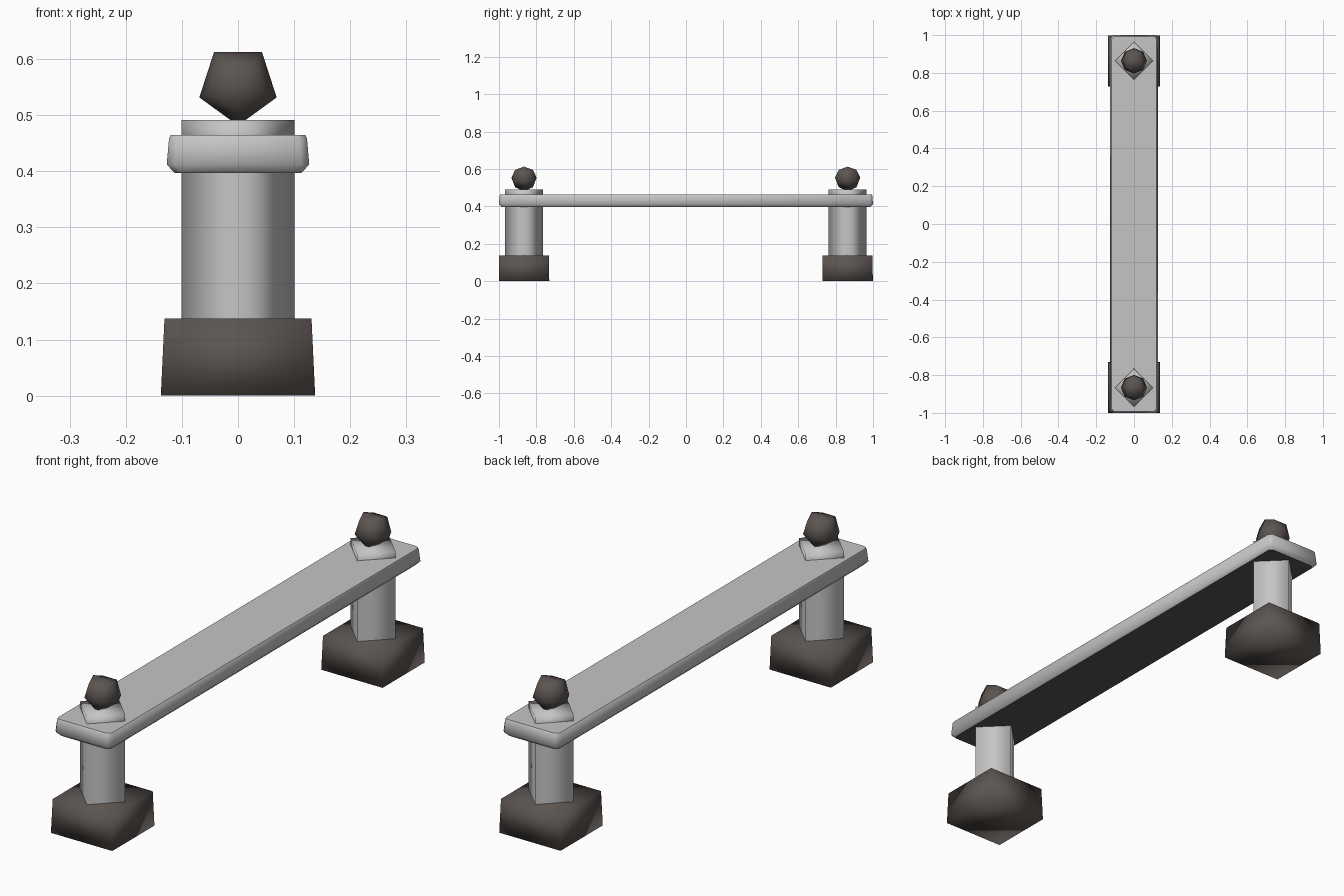
import bpy, bmesh, math
from mathutils import Matrix

if "Cube" in bpy.data.objects:
    bpy.data.objects.remove(bpy.data.objects["Cube"])


def material(name, rgb):
    m = bpy.data.materials.new(name)
    m.diffuse_color = (*rgb, 1)
    m.use_nodes = True
    m.node_tree.nodes["Principled BSDF"].inputs["Base Color"].default_value = m.diffuse_color
    return m


stone = material("grey stone", (0.56, 0.56, 0.56))
brown = material("dark brown", (0.107, 0.091, 0.083))


def finish(name, bm, mats, loc, sharp=lambda e: False):
    """Turn a bmesh into a smooth object; edges passing the rule stay sharp."""
    bmesh.ops.recalc_face_normals(bm, faces=bm.faces)
    for f in bm.faces:
        f.smooth = True
    for e in bm.edges:
        e.smooth = not sharp(e)
    me = bpy.data.meshes.new(name)
    bm.to_mesh(me)
    bm.free()
    for m in mats:
        me.materials.append(m)
    ob = bpy.data.objects.new(name, me)
    ob.location = loc
    bpy.context.collection.objects.link(ob)
    return ob


def section(hx, hy, style):
    """Corners of one section: a square, a diamond or a rectangle with cut corners."""
    if style == "diamond":
        return [(-hx, 0), (0, -hy), (hx, 0), (0, hy)]
    if style == "cut":
        c = 0.014
        return [(-hx, c - hy), (c - hx, -hy), (hx - c, -hy), (hx, c - hy),
                (hx, hy - c), (hx - c, hy), (c - hx, hy), (-hx, hy - c)]
    return [(-hx, -hy), (hx, -hy), (hx, hy), (-hx, hy)]


def loft(levels, style="square"):
    """Stack sections (half x, half y, z) and cap both ends."""
    bm = bmesh.new()
    rings = [[bm.verts.new((x, y, z)) for x, y in section(hx, hy, style)] for hx, hy, z in levels]
    n = len(rings[0])
    for a, b in zip(rings, rings[1:]):
        for i in range(n):
            j = (i + 1) % n
            bm.faces.new((a[i], a[j], b[j], b[i]))
    bm.faces.new(rings[0][::-1])
    bm.faces.new(rings[-1])
    return bm


def level_edge(e):
    return abs(e.verts[0].co.z - e.verts[1].co.z) < 1e-5


def rim(e):
    """Outline of a flat top or bottom face."""
    return any(len(f.verts) > 4 for f in e.link_faces)


# Plank with softened edges, narrower and dark underneath
plank = loft([(0.113, 0.986, 0.397), (0.127, 1.0, 0.412), (0.123, 0.996, 0.458), (0.120, 0.992, 0.465)], "cut")
plank.normal_update()
for f in plank.faces:
    f.material_index = 1 if f.normal.z < -0.95 else 0
finish("plank", plank, [stone, brown], (0, 0, 0), rim)

for label, y in (("front", -0.866), ("back", 0.864)):
    # Tapered square foot
    foot = loft([(0.1375, 0.135, 0), (0.131, 0.133, 0.138)])
    finish(label + "_foot", foot, [brown], (0, y, 0))

    # Diamond-section post under the plank, and its short cap above
    post = loft([(0.101, 0.101, 0.12), (0.101, 0.101, 0.43)], "diamond")
    finish(label + "_post", post, [stone], (0, y, 0), level_edge)
    cap = loft([(0.101, 0.101, 0.43), (0.101, 0.101, 0.491)], "diamond")
    finish(label + "_post_cap", cap, [stone], (0, y, 0))

    # Five-sided ball finial, axis along y, one corner pointing down
    ball = bmesh.new()
    bmesh.ops.create_uvsphere(ball, u_segments=5, v_segments=4, radius=0.0725)
    bmesh.ops.rotate(ball, verts=ball.verts, matrix=Matrix.Rotation(math.pi / 2, 3, 'X'))
    tip = max(ball.verts, key=lambda v: math.hypot(v.co.x, v.co.z))
    turn = math.atan2(tip.co.x, -tip.co.z)
    bmesh.ops.rotate(ball, verts=ball.verts, matrix=Matrix.Rotation(turn, 3, 'Y'))
    bmesh.ops.scale(ball, verts=ball.verts, vec=(1, 0.93, 1))
    finish(label + "_finial", ball, [brown], (0, y, 0.554))
